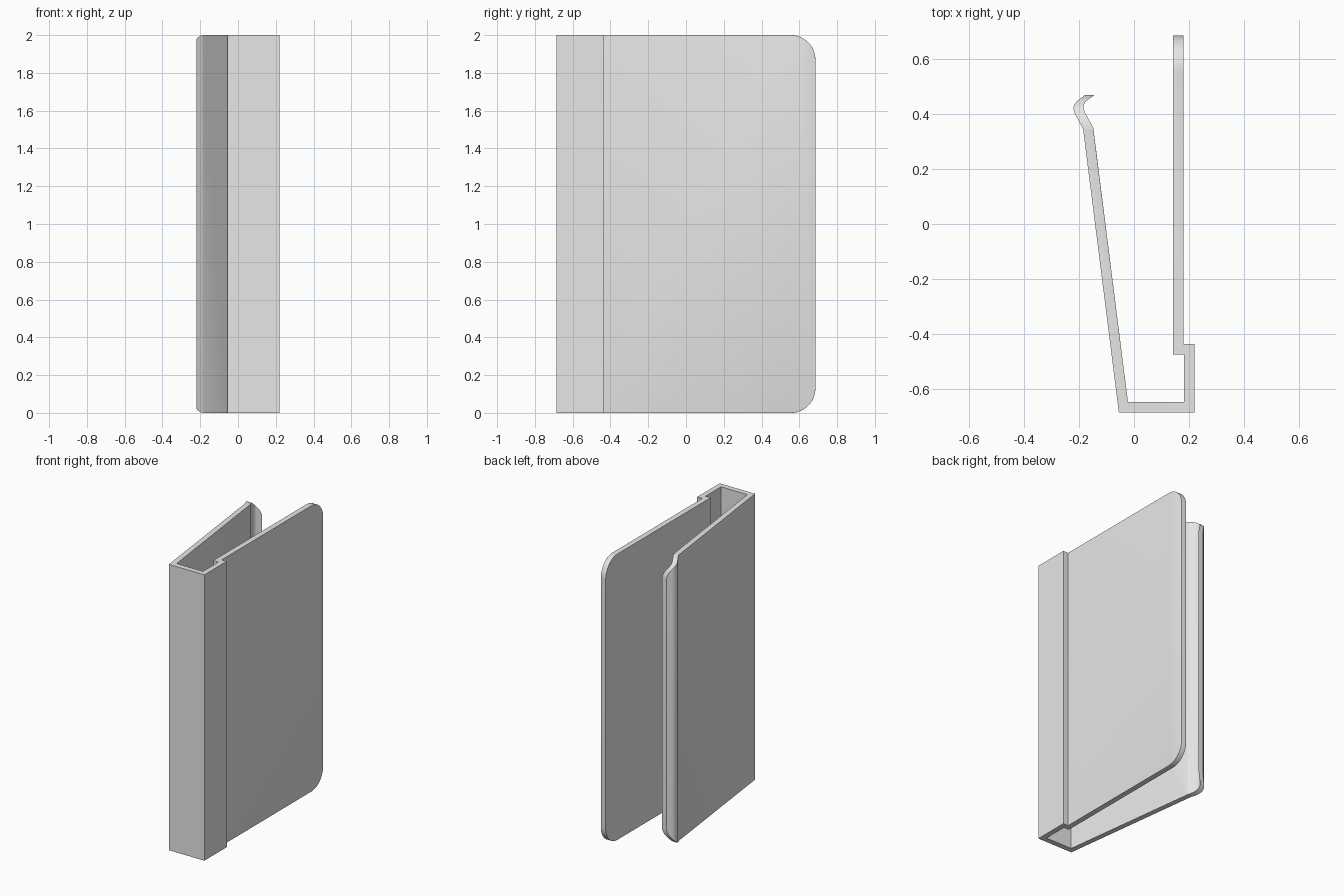
import bpy, bmesh, math
from mathutils import Vector

if "Cube" in bpy.data.objects:
    bpy.data.objects.remove(bpy.data.objects["Cube"])

HEIGHT, CORNER, FILLET = 2.0, 0.13, 0.012

grey = bpy.data.materials.new("plain_grey")
grey.diffuse_color = (0.8, 0.8, 0.8, 1)
grey.use_nodes = True
grey.node_tree.nodes["Principled BSDF"].inputs["Base Color"].default_value = grey.diffuse_color


def prism(bm, points, direction):
    """Extrude a closed outline along a direction."""
    face = bm.faces.new([bm.verts.new(p) for p in points])
    ext = bmesh.ops.extrude_face_region(bm, geom=[face])
    moved = [v for v in ext["geom"] if isinstance(v, bmesh.types.BMVert)]
    bmesh.ops.translate(bm, verts=moved, vec=Vector(direction))


def make_object(name, bm):
    bmesh.ops.recalc_face_normals(bm, faces=bm.faces)
    mesh = bpy.data.meshes.new(name)
    bm.to_mesh(mesh)
    bm.free()
    obj = bpy.data.objects.new(name, mesh)
    bpy.context.collection.objects.link(obj)
    return obj


# Clip body: plate, stepped spine and slanted arm with a curled tip
profile = [
    (-0.055, -0.685), (0.219, -0.685), (0.219, -0.437), (0.18, -0.437),
    (0.18, 0.685), (0.142, 0.685), (0.142, -0.475), (0.182, -0.475),
    (0.182, -0.647), (-0.022, -0.647), (-0.148, 0.35),
    (-0.176, 0.401), (-0.183, 0.417), (-0.183, 0.432), (-0.176, 0.445),
    (-0.143, 0.469), (-0.178, 0.469), (-0.207, 0.446), (-0.217, 0.434),
    (-0.221, 0.42), (-0.217, 0.404), (-0.185, 0.345)]
bm = bmesh.new()
prism(bm, [(x, y, 0) for x, y in profile], (0, 0, HEIGHT))
clip = make_object("clip_body", bm)
clip.data.materials.append(grey)

# Cutter that rounds the free corners of the arm and the plate
bm = bmesh.new()
for x0, x1, y_end in ((-0.4, 0.0, 0.469), (0.1, 0.3, 0.685)):
    for z_end, s in ((HEIGHT, 1), (0, -1)):
        cy, cz = y_end - CORNER, z_end - s * CORNER
        arc = [(x0, cy + CORNER * math.cos(a), cz + s * CORNER * math.sin(a))
               for a in (math.radians(90 * i / 14) for i in range(15))]
        arc += [(x0, cy, z_end + s * 0.1), (x0, y_end + 0.1, z_end + s * 0.1),
                (x0, y_end + 0.1, cz)]
        prism(bm, arc, (x1 - x0, 0, 0))
cutter = make_object("corner_cutter", bm)
cutter.hide_render = True

bpy.context.view_layer.objects.active = clip
clip.select_set(True)
mod = clip.modifiers.new("round_corners", 'BOOLEAN')
mod.operation, mod.solver, mod.object = 'DIFFERENCE', 'EXACT', cutter
bpy.ops.object.modifier_apply(modifier=mod.name)
bpy.data.objects.remove(cutter)

# Small fillet around the outer plate face and the inner arm face
bm = bmesh.new()
bm.from_mesh(clip.data)
edges = set()
for f in bm.faces:
    c = f.calc_center_median()
    if f.normal.x > 0.9 and f.calc_area() > 1 and (c.x < 0 or abs(c.x - 0.18) < 0.01):
        for e in f.edges:
            # leave the bend at the arm tip sharp
            if c.x > 0 or min(v.co.y for v in e.verts) < 0.33:
                edges.add(e)
bmesh.ops.bevel(bm, geom=list(edges), offset=FILLET, segments=3,
                profile=0.5, affect='EDGES', clamp_overlap=True)
bm.to_mesh(clip.data)
bm.free()

bpy.ops.object.shade_smooth_by_angle(angle=math.radians(32))
